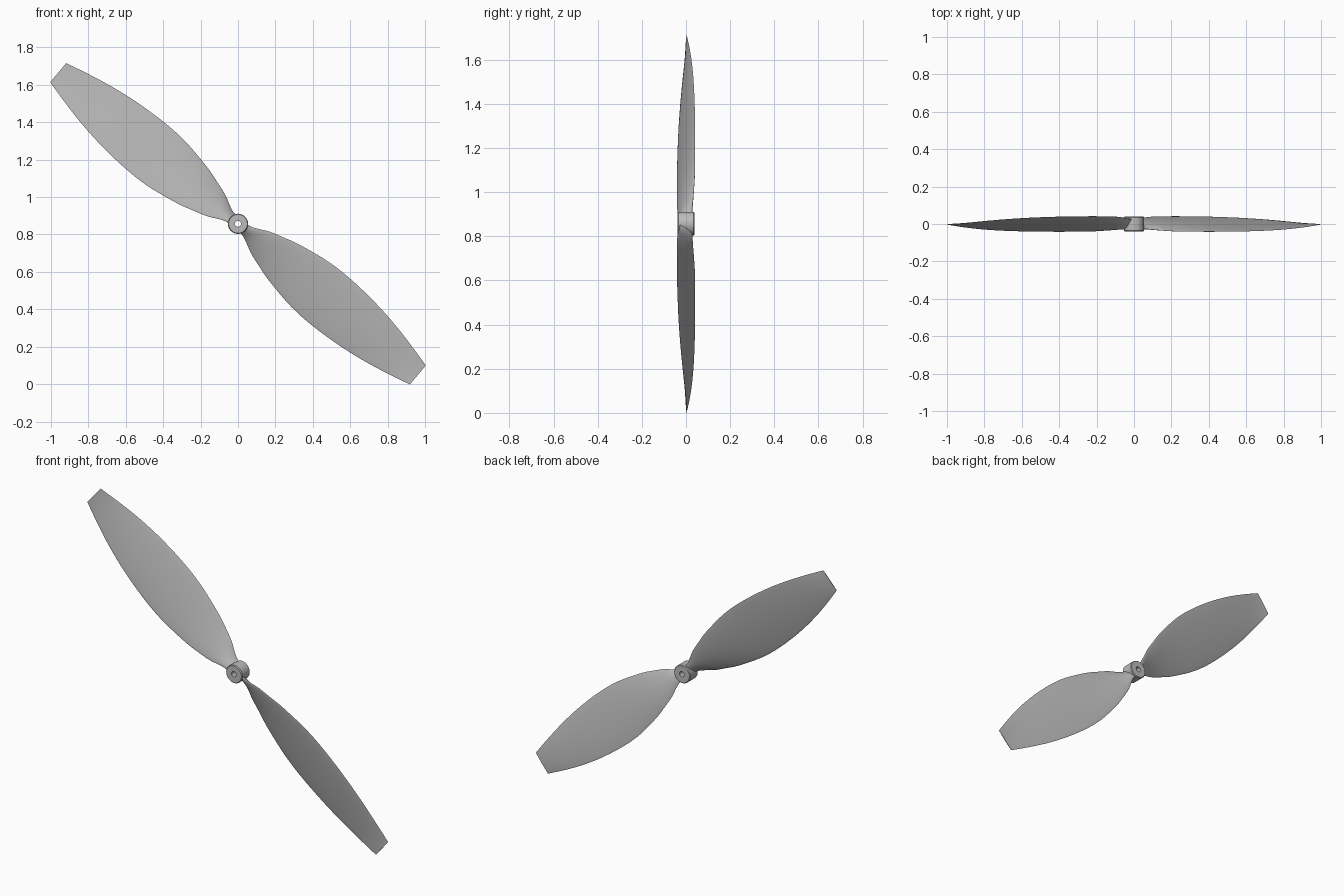
import bpy, bmesh, math

if "Cube" in bpy.data.objects:
    bpy.data.objects.remove(bpy.data.objects["Cube"])

HUB_Z = 0.857
AXIS = math.radians(-40.05)

grey = bpy.data.materials.new("mid grey")
grey.diffuse_color = (0.5, 0.5, 0.5, 1)
grey.use_nodes = True
grey.node_tree.nodes["Principled BSDF"].inputs["Base Color"].default_value = grey.diffuse_color

# Blade stations: radius, half width, half depth in y (pitch), half thickness
STATIONS = [
    (0.030, 0.030, 0.026, 0.020), (0.062, 0.033, 0.027, 0.018),
    (0.100, 0.049, 0.031, 0.015), (0.155, 0.076, 0.036, 0.013),
    (0.230, 0.100, 0.040, 0.0125), (0.323, 0.126, 0.041, 0.012),
    (0.500, 0.156, 0.041, 0.011), (0.660, 0.161, 0.039, 0.010),
    (0.837, 0.149, 0.034, 0.009), (0.990, 0.127, 0.026, 0.007),
    (1.120, 0.100, 0.016, 0.005), (1.210, 0.078, 0.007, 0.003),
    (1.256, 0.066, 0.003, 0.002),
]


def catmull(a, b, c, d, t):
    return 0.5 * (2 * b + (c - a) * t + (2 * a - 5 * b + 4 * c - d) * t * t
                  + (3 * b - a - 3 * c + d) * t ** 3)


def smooth_stations(steps=4):
    n = len(STATIONS)
    out = []
    for i in range(n - 1):
        p = [STATIONS[max(0, min(n - 1, i + k))] for k in (-1, 0, 1, 2)]
        for s in range(steps):
            out.append([catmull(*v, s / steps) for v in zip(*p)])
    out.append(list(STATIONS[-1]))
    return out


def finish(bm, name):
    bmesh.ops.recalc_face_normals(bm, faces=bm.faces)
    me = bpy.data.meshes.new(name)
    bm.to_mesh(me)
    bm.free()
    me.materials.append(grey)
    ob = bpy.data.objects.new(name, me)
    bpy.context.collection.objects.link(ob)
    bpy.context.view_layer.objects.active = ob
    ob.select_set(True)
    bpy.ops.object.shade_smooth_by_angle(angle=math.radians(40))
    ob.select_set(False)
    return ob


def bridge(bm, a, b):
    for i in range(len(a)):
        j = (i + 1) % len(a)
        bm.faces.new((a[i], a[j], b[j], b[i]))


# Twisted blade lofted through lens-shaped sections
def blade(name, turn):
    bm = bmesh.new()
    ang, count, rings = AXIS + turn, 32, []
    for r, w, d, t in smooth_stations():
        ring = []
        for k in range(count):
            a = 2 * math.pi * k / count
            c, s = math.cos(a), math.sin(a)
            v = w * c
            y = -d * c + t * s * (0.35 + 0.65 * abs(s))
            ring.append(bm.verts.new((r * math.cos(ang) - v * math.sin(ang), y,
                                      HUB_Z + r * math.sin(ang) + v * math.cos(ang))))
        rings.append(ring)
    for a, b in zip(rings, rings[1:]):
        bridge(bm, a, b)
    bm.faces.new(rings[0])
    bm.faces.new(rings[-1])
    return finish(bm, name)


# Hub ring with a shaft hole, turned around the y axis
def hub():
    profile = [(0.016, -0.039), (0.050, -0.039), (0.054, -0.035),
               (0.054, 0.035), (0.050, 0.039), (0.016, 0.039)]
    bm = bmesh.new()
    n = 48
    rings = [[bm.verts.new((r * math.cos(2 * math.pi * k / n), y,
                            HUB_Z + r * math.sin(2 * math.pi * k / n)))
              for k in range(n)] for r, y in profile]
    for i in range(len(rings)):
        bridge(bm, rings[i], rings[(i + 1) % len(rings)])
    return finish(bm, "hub")


hub()
blade("lower_right_blade", 0)
blade("upper_left_blade", math.pi)
